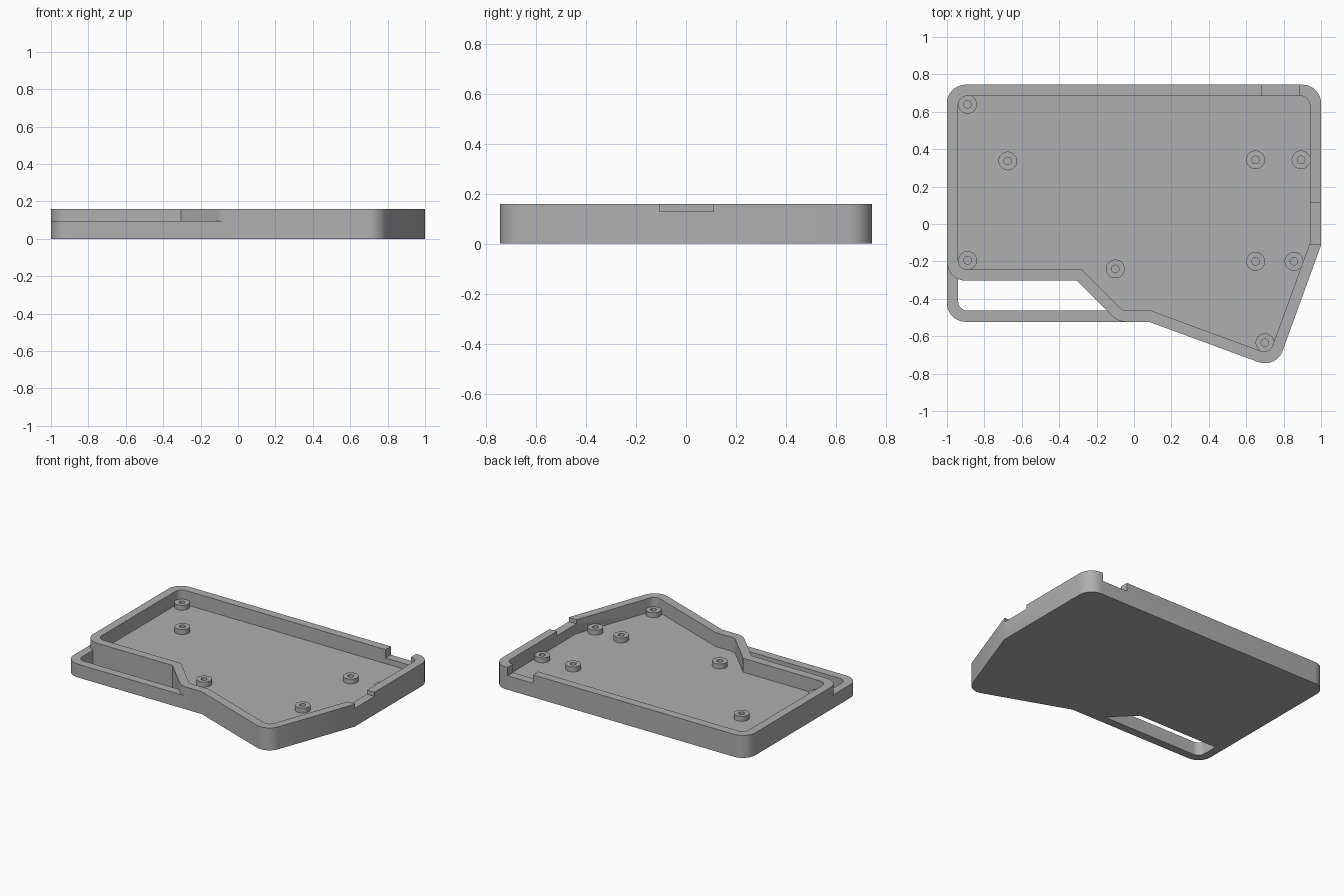
import bpy, bmesh, math
from mathutils import Vector

if "Cube" in bpy.data.objects:
    bpy.data.objects.remove(bpy.data.objects["Cube"])

HEIGHT, FLOOR, LEDGE, WALL = 0.16, 0.06, 0.095, 0.06

grey = bpy.data.materials.new("matte_grey")
grey.use_nodes = True
colour = (0.43, 0.43, 0.43, 1)
grey.diffuse_color = colour
grey.node_tree.nodes["Principled BSDF"].inputs["Base Color"].default_value = colour


def make_object(name, bm):
    bmesh.ops.recalc_face_normals(bm, faces=bm.faces)
    mesh = bpy.data.meshes.new(name)
    bm.to_mesh(mesh)
    bm.free()
    ob = bpy.data.objects.new(name, mesh)
    bpy.context.collection.objects.link(ob)
    mesh.materials.append(grey)
    return ob


def smooth(ob):
    bpy.ops.object.select_all(action='DESELECT')
    ob.select_set(True)
    bpy.context.view_layer.objects.active = ob
    bpy.ops.object.shade_smooth_by_angle(angle=math.radians(30))


def rounded(points, radii, seg=10):
    """Outline with each corner replaced by an arc of its radius."""
    out, n = [], len(points)
    for i, r in enumerate(radii):
        p = Vector(points[i])
        if r == 0:
            out.append(p)
            continue
        a = (Vector(points[i - 1]) - p).normalized()
        b = (Vector(points[(i + 1) % n]) - p).normalized()
        half = a.angle(b) / 2
        centre = p + (a + b).normalized() * r / math.sin(half)
        start = p + a * r / math.tan(half) - centre
        end = p + b * r / math.tan(half) - centre
        sweep = math.pi - 2 * half
        for k in range(seg + 1):
            t = k / seg
            out.append(centre + (start * math.sin((1 - t) * sweep)
                                 + end * math.sin(t * sweep)) / math.sin(sweep))
    return out


def inset(points, d):
    """Parallel inward offset of a clockwise polygon."""
    out, n = [], len(points)
    for i in range(n):
        p = Vector(points[i])
        u = (p - Vector(points[i - 1])).normalized()
        v = (Vector(points[(i + 1) % n]) - p).normalized()
        nu, nv = Vector((u.y, -u.x)), Vector((v.y, -v.x))
        out.append(p + (nu + nv) * d / (1 + nu.dot(nv)))
    return out


def loop(bm, pts, z):
    return [bm.verts.new((p[0], p[1], z)) for p in pts]


def bridge(bm, a, b):
    for i in range(len(a)):
        j = (i + 1) % len(a)
        bm.faces.new((a[i], a[j], b[j], b[i]))


# Open tray: outer wall, rim, pocket wall and floor
corners = [(-1, 0.745), (1, 0.745), (1, -0.113), (0.76, -0.773),
           (0.08, -0.523), (-0.085, -0.523), (-0.305, -0.303), (-1, -0.303)]
radii = [0.1, 0.1, 0, 0.1, 0, 0.1, 0, 0.1]
outer = rounded(corners, radii)
inner = rounded(inset(corners, WALL), [max(r - 0.05, 0) for r in radii])
bm = bmesh.new()
rings = [loop(bm, outer, 0), loop(bm, outer, HEIGHT),
         loop(bm, inner, HEIGHT), loop(bm, inner, FLOOR)]
for low, high in zip(rings, rings[1:]):
    bridge(bm, low, high)
bm.faces.new(rings[0])
bm.faces.new(rings[-1])
tray = make_object("tray", bm)


# Notches in the back and side walls
def notch(x0, x1, y0, y1, z0):
    bm = bmesh.new()
    pts = [(x0, y0), (x1, y0), (x1, y1), (x0, y1)]
    low, high = loop(bm, pts, z0), loop(bm, pts, HEIGHT + 0.1)
    bridge(bm, low, high)
    bm.faces.new(low)
    bm.faces.new(high)
    cutter = make_object("notch_cutter", bm)
    cutter.hide_render = True
    mod = tray.modifiers.new("notch", 'BOOLEAN')
    mod.operation, mod.solver, mod.object = 'DIFFERENCE', 'EXACT', cutter
    bpy.context.view_layer.objects.active = tray
    bpy.ops.object.modifier_apply(modifier=mod.name)
    bpy.data.objects.remove(cutter)


notch(0.685, 0.885, 0.66, 0.8, 0.1)
notch(0.90, 1.05, -0.107, 0.111, 0.13)
smooth(tray)

# Low side rail that frames the open slot
rail_out = rounded([(-1, -0.2), (-1, -0.523), (-0.04, -0.523)], [0, 0.1, 0])
rail_in = rounded([(-0.94, -0.2), (-0.94, -0.463), (-0.09, -0.463)], [0, 0.05, 0])
bm = bmesh.new()
rail_rings = [loop(bm, pts, z) for pts, z in
              ((rail_out, 0), (rail_out, LEDGE), (rail_in, LEDGE), (rail_in, 0))]
for a, b in zip(rail_rings, rail_rings[1:] + rail_rings[:1]):
    for i in range(len(a) - 1):
        bm.faces.new((a[i], a[i + 1], b[i + 1], b[i]))
for end in (0, -1):
    bm.faces.new([r[end] for r in rail_rings])
smooth(make_object("slot_rail", bm))

# Hollow screw posts on the floor
posts = [(-0.89, 0.64), (-0.675, 0.337), (0.65, 0.343), (0.893, 0.343),
         (-0.89, -0.195), (-0.1, -0.24), (0.65, -0.2), (0.855, -0.2), (0.70, -0.635)]
for number, (x, y) in enumerate(posts, 1):
    bm = bmesh.new()
    profile = [(0.05, FLOOR), (0.05, LEDGE), (0.02, LEDGE), (0.02, FLOOR)]
    circles = [loop(bm, [(x + r * math.cos(k * math.tau / 32),
                          y + r * math.sin(k * math.tau / 32)) for k in range(32)], z)
               for r, z in profile]
    for a, b in zip(circles, circles[1:]):
        bridge(bm, a, b)
    smooth(make_object(f"screw_post_{number}", bm))
